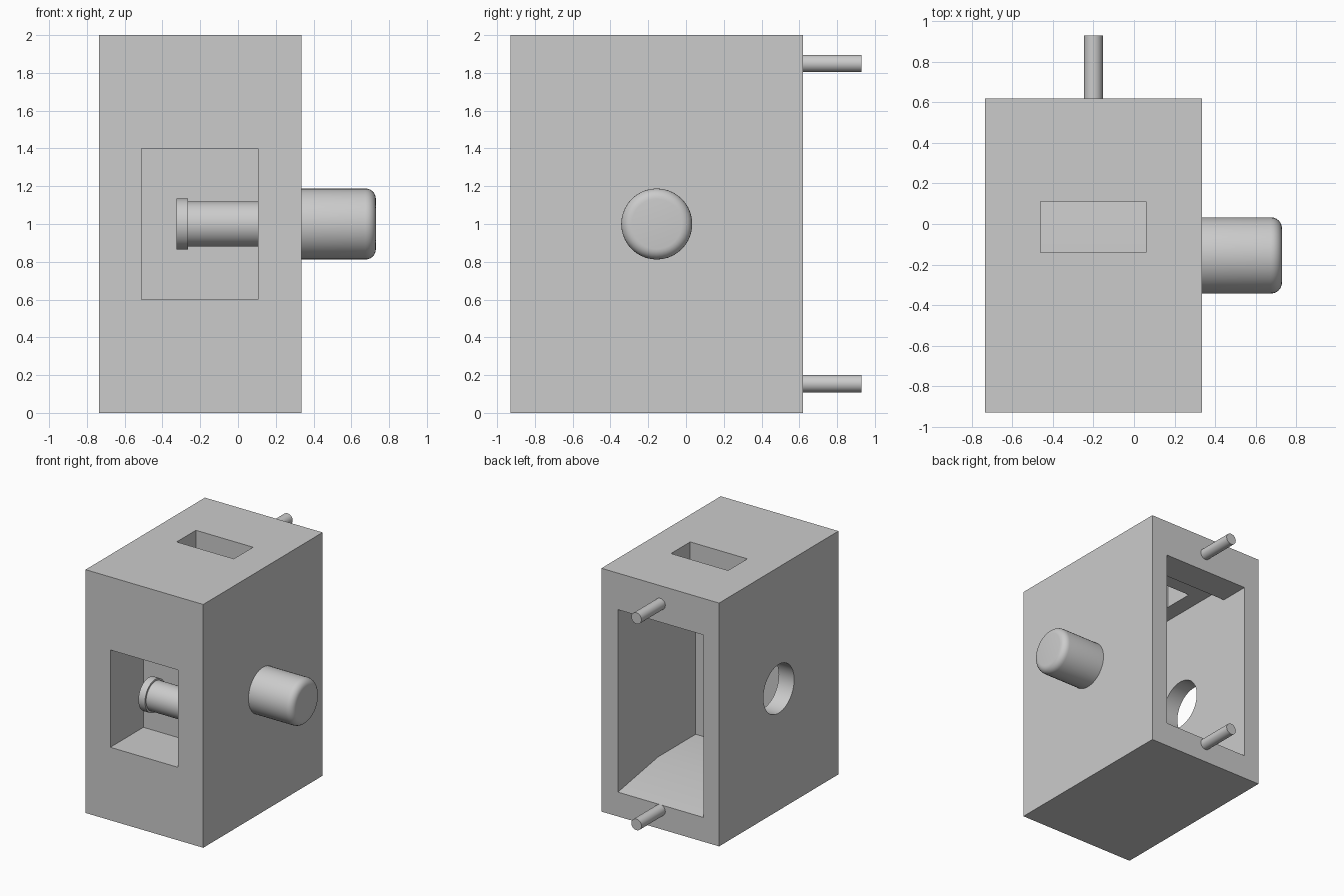
import bpy, bmesh, math
from mathutils import Matrix

if "Cube" in bpy.data.objects:
    bpy.data.objects.remove(bpy.data.objects["Cube"])

grey = bpy.data.materials.new("light_grey")
grey.diffuse_color = (0.6, 0.6, 0.6, 1)
grey.use_nodes = True
grey.node_tree.nodes["Principled BSDF"].inputs["Base Color"].default_value = grey.diffuse_color


def add_object(name, bm):
    bmesh.ops.recalc_face_normals(bm, faces=bm.faces)
    mesh = bpy.data.meshes.new(name)
    bm.to_mesh(mesh)
    bm.free()
    mesh.materials.append(grey)
    ob = bpy.data.objects.new(name, mesh)
    bpy.context.collection.objects.link(ob)
    return ob


def box(name, x, y, z):
    """Box from (min, max) ranges."""
    bm = bmesh.new()
    bmesh.ops.create_cube(bm, size=1)
    for v in bm.verts:
        v.co = [r[0] if c < 0 else r[1] for c, r in zip(v.co, (x, y, z))]
    return add_object(name, bm)


def turned(name, profile, origin, axis="X", segments=32):
    """Revolve (distance, radius) points around an axis through origin."""
    bm = bmesh.new()
    rings = []
    for d, r in profile:
        rings.append([bm.verts.new((d, r * math.cos(a), r * math.sin(a)))
                      for a in (2 * math.pi * i / segments for i in range(segments))])
    for a, b in zip(rings, rings[1:]):
        for i in range(segments):
            j = (i + 1) % segments
            bm.faces.new((a[i], a[j], b[j], b[i]))
    bm.faces.new(rings[0])
    bm.faces.new(rings[-1])
    rot = Matrix.Rotation(math.pi / 2, 4, "Z") if axis == "Y" else Matrix()
    bm.transform(Matrix.Translation(origin) @ rot)
    ob = add_object(name, bm)
    smooth(ob)
    return ob


def smooth(ob):
    bpy.ops.object.select_all(action="DESELECT")
    ob.select_set(True)
    bpy.context.view_layer.objects.active = ob
    bpy.ops.object.shade_smooth_by_angle(angle=math.radians(30))


def cut(target, cutter):
    mod = target.modifiers.new("cut", "BOOLEAN")
    mod.operation = "DIFFERENCE"
    mod.solver = "EXACT"
    mod.object = cutter
    bpy.context.view_layer.objects.active = target
    bpy.ops.object.modifier_apply(modifier=mod.name)
    bpy.data.objects.remove(cutter)


# Housing block
housing = box("housing", (-0.735, 0.335), (-0.93, 0.62), (0, 2))

# Rear chamber: ramped floor, raised ceiling behind a lip
outline = [(0.72, 0.2), (0.62, 0.2), (0.10, 0.29), (-0.39, 0.29), (-0.39, 1.81),
           (0.37, 1.81), (0.37, 1.7), (0.72, 1.7)]
bm = bmesh.new()
side = bm.faces.new([bm.verts.new((-0.595, y, z)) for y, z in outline])
ext = bmesh.ops.extrude_face_region(bm, geom=[side])
bmesh.ops.translate(bm, vec=(0.78, 0, 0),
                    verts=[g for g in ext["geom"] if isinstance(g, bmesh.types.BMVert)])
if side.is_valid and len(bm.faces) == len(outline) + 1:
    bm.faces.new([v for v in side.verts])
cut(housing, add_object("chamber_cutter", bm))

# Front pocket, top slot and round side hole
cut(housing, box("pocket_cutter", (-0.51, 0.105), (-1.1, -0.50), (0.6, 1.4)))
cut(housing, box("slot_cutter", (-0.46, 0.06), (-0.14, 0.11), (1.5, 2.2)))
cut(housing, turned("hole_cutter", [(-0.2, 0.2), (0.4, 0.2)], (-0.8, -0.155, 1.0), segments=48))
smooth(housing)

# Side knob with a rounded outer rim
rim = 0.055
knob = [(0.32, 0.188)] + [
    (0.73 - rim + rim * math.sin(t), 0.188 - rim + rim * math.cos(t))
    for t in (math.pi / 2 * i / 6 for i in range(7))]
turned("side_knob", knob, (0, -0.155, 1.0), segments=40)

# Flanged plunger inside the front pocket
turned("plunger", [(-0.325, 0.135), (-0.265, 0.135), (-0.265, 0.12), (0.115, 0.12)],
       (0, -0.695, 1.0), segments=40)

# Rear mounting pins
for name, z in (("lower_pin", 0.155), ("upper_pin", 1.85)):
    turned(name, [(0.61, 0.046), (0.93, 0.046)], (-0.2, 0, z), "Y")
